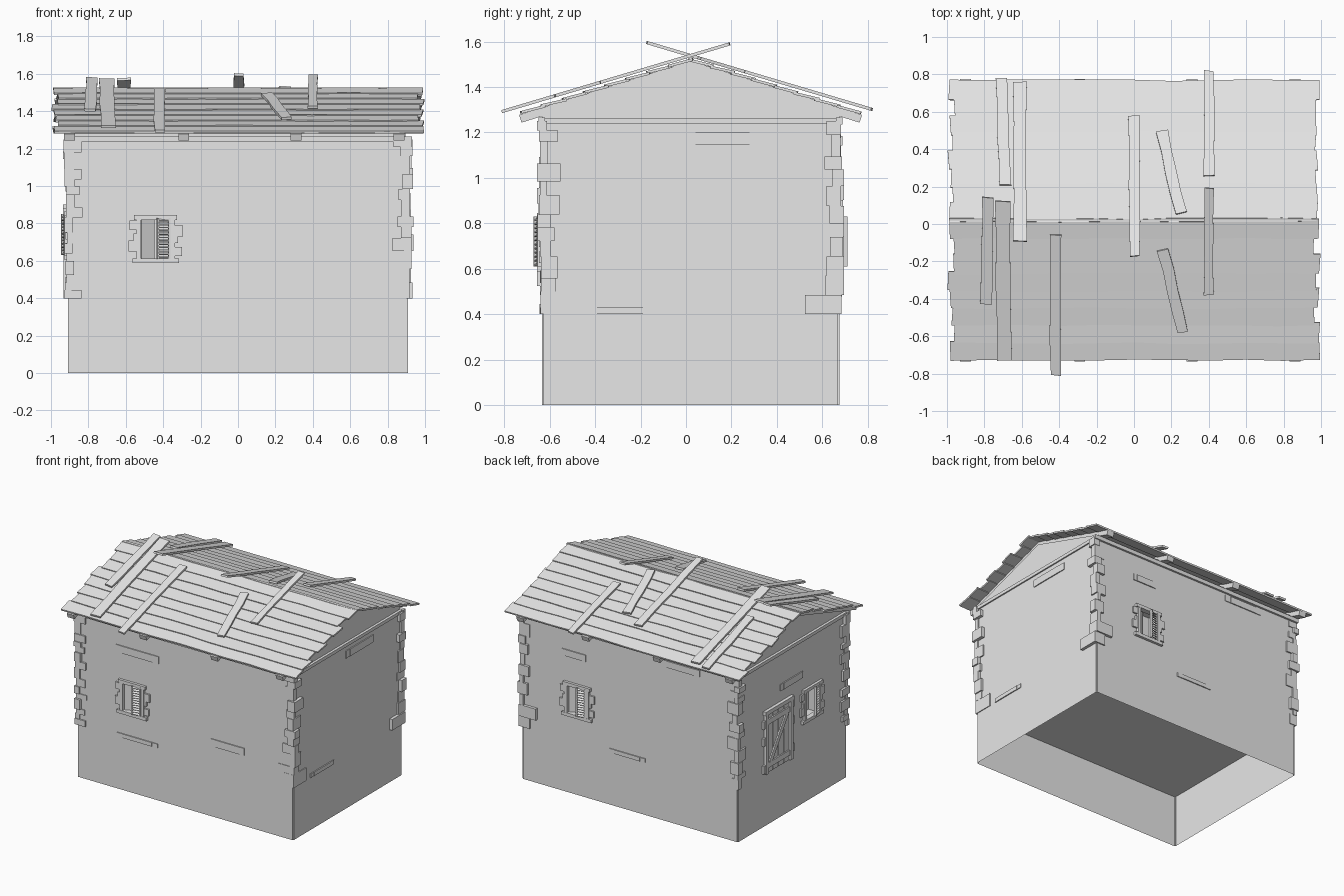
import bpy, bmesh, math, random
from mathutils import Matrix, Vector

random.seed(7)
if "Cube" in bpy.data.objects:
    bpy.data.objects.remove(bpy.data.objects["Cube"])

GREY = (0.8, 0.8, 0.8, 1)
mat = bpy.data.materials.new("plain_grey")
mat.use_nodes = True
mat.diffuse_color = GREY
mat.node_tree.nodes["Principled BSDF"].inputs["Base Color"].default_value = GREY

HX, Y0, Y1, CY = 0.91, -0.635, 0.675, 0.02   # wall planes and ridge position
BASE, EAVE, RIDGE, PITCH = 0.4, 1.25, 1.53, 0.305
uni = random.uniform


def finish(name, bm):
    bmesh.ops.recalc_face_normals(bm, faces=bm.faces)
    me = bpy.data.meshes.new(name)
    bm.to_mesh(me)
    bm.free()
    me.materials.append(mat)
    ob = bpy.data.objects.new(name, me)
    bpy.context.collection.objects.link(ob)
    return ob


def box(bm, center, size, frame=Matrix()):
    m = frame @ Matrix.Translation(center) @ Matrix.Diagonal((*size, 1))
    return bmesh.ops.create_cube(bm, size=1, matrix=m)["verts"]


def plank(bm, frame, x0, x1, width, thick, segs, wobble):
    """Board along local x with uneven long edges; its top lies at local z = 0."""
    rings = []
    for i in range(segs + 1):
        x = x0 + (x1 - x0) * i / segs
        a, b = (s * width / 2 + uni(-wobble, wobble) for s in (-1, 1))
        skew = uni(-wobble, wobble) if i in (0, segs) else 0
        pts = ((x - skew, a, 0), (x + skew, b, 0), (x + skew, b, -thick), (x - skew, a, -thick))
        rings.append([bm.verts.new(frame @ Vector(p)) for p in pts])
    for r, q in zip(rings, rings[1:]):
        for k in range(4):
            bm.faces.new((r[k], r[k - 1], q[k - 1], q[k]))
    bm.faces.new(rings[0])
    bm.faces.new(rings[-1])


def facing(x, y, degrees):
    """Wall frame: local x runs right, local -y points outward."""
    return Matrix.Translation((x, y, 0)) @ Matrix.Rotation(math.radians(degrees), 4, 'Z')


FRONT, BACK = facing(0, Y0, 0), facing(0, Y1, 180)
LEFT, RIGHT = facing(HX, 0, 90), facing(-HX, 0, -90)
windows = [(FRONT, -0.44, 0.72), (BACK, -0.44, 0.72), (RIGHT, 0.21, 0.74)]

# Plinth: open underneath, lightly rounded upright corners
bm = bmesh.new()
box(bm, (0, CY, BASE / 2), (2 * HX, Y1 - Y0, BASE))
bm.normal_update()
bmesh.ops.delete(bm, geom=[f for f in bm.faces if abs(f.normal.z) > 0.5], context='FACES')
upright = [e for e in bm.edges if abs(e.verts[0].co.z - e.verts[1].co.z) > 0.1]
bmesh.ops.bevel(bm, geom=upright, offset=0.008, segments=2, affect='EDGES')
finish("plinth", bm)

# Walls with window recesses
bm = bmesh.new()
box(bm, (0, CY, (BASE + EAVE) / 2), (2 * HX, Y1 - Y0, EAVE - BASE))
walls = finish("walls", bm)
bm = bmesh.new()
for frame, u, z in windows:
    box(bm, (u, 0, z), (0.16, 0.16, 0.23), frame)
cutter = finish("window_cutter", bm)
cutter.hide_render = True
cut = walls.modifiers.new("window_recesses", 'BOOLEAN')
cut.operation, cut.solver, cut.object = 'DIFFERENCE', 'EXACT', cutter
bpy.context.view_layer.objects.active = walls
bpy.ops.object.modifier_apply(modifier=cut.name)
bpy.data.objects.remove(cutter)

# Gable ends and attic
bm = bmesh.new()
half = (Y1 - Y0) / 2
profile = [(CY - half, EAVE), (CY + half, EAVE), (CY + half, EAVE + 0.03),
           (CY, RIDGE - 0.04), (CY - half, EAVE + 0.03)]
ends = [[bm.verts.new((x, y, z)) for y, z in profile] for x in (-0.895, 0.895)]
for ring in ends:
    bm.faces.new(ring)
for k in range(len(profile)):
    bm.faces.new((ends[0][k], ends[0][k - 1], ends[1][k - 1], ends[1][k]))
finish("gables", bm)

# Beams on top of the walls
bm = bmesh.new()
for y in (Y0, Y1):
    box(bm, (0, y, EAVE), (1.86, 0.03, 0.03))
for x in (-HX, HX):
    box(bm, (x, CY, EAVE), (0.02, Y1 - Y0, 0.025))
finish("wall_plates", bm)

# Corner stones: irregular stacks, large at one foot
bm = bmesh.new()
for sx in (-1, 1):
    for y, sy in ((Y0, -1), (Y1, 1)):
        z, turn = BASE, random.random() < 0.5
        while z < EAVE - 0.03:
            h = min(uni(0.035, 0.1), EAVE - z)
            a, b = uni(0.05, 0.085), uni(0.02, 0.045)
            a, b = (a, b) if turn else (b, a)
            if sx > 0 and z < 0.55:
                a, b = (0.13, 0.06) if turn else (0.07, 0.15)
            out_x, out_y = uni(0.004, 0.028), uni(0.004, 0.022)
            box(bm, (sx * (HX + (out_x - a) / 2), y + sy * (out_y - b) / 2, z + h / 2),
                (a + out_x, b + out_y, h))
            z += h
            turn = not turn
finish("corner_stones", bm)

# Exposed stones in the plaster: wall, across, height, width, thickness
bm = bmesh.new()
for frame, u, z, w, h in (
        (FRONT, -0.40, 1.07, 0.36, 0.055), (FRONT, 0.36, 0.565, 0.28, 0.055),
        (FRONT, -0.40, 0.415, 0.34, 0.03), (LEFT, 0.16, 1.175, 0.33, 0.055),
        (LEFT, -0.29, 0.415, 0.28, 0.03), (BACK, -0.47, 1.06, 0.2, 0.05),
        (BACK, 0.43, 1.2, 0.32, 0.05), (BACK, -0.02, 0.415, 0.3, 0.03),
        (RIGHT, -0.035, 0.985, 0.27, 0.05)):
    for shift, part, out in ((-0.43, 0.14, 0.012), (0, 0.72, 0.016), (0.43, 0.14, 0.012)):
        box(bm, (u + shift * w, 0, z), (part * w, out, h), frame)
finish("wall_stones", bm)

# Windows: stone surround, louvred half and plain half
surround, louvres, panes = bmesh.new(), bmesh.new(), bmesh.new()
for frame, u, z in windows:
    at = frame @ Matrix.Translation((u, 0, z))
    for zz, w in ((0.112, 0.23), (-0.12, 0.25)):
        box(surround, (0, 0, zz), (w, 0.04, 0.025), at)
    for s in (-1, 1):
        box(surround, (s * 0.09, 0, 0), (0.025, 0.036, 0.23), at)
        for zz, w, h in ((-0.07, 0.05, 0.05), (0.0, 0.03, 0.05), (0.04, 0.055, 0.06)):
            box(surround, (s * (0.09 + w / 2), 0, zz * s), (w, 0.026, h), at)
    hinge = at @ Matrix.Translation((0.078, -0.012, 0)) @ Matrix.Rotation(math.radians(12), 4, 'Z')
    for x in (-0.068, -0.006):
        box(louvres, (x, 0, 0), (0.01, 0.018, 0.22), hinge)
    for k in range(12):
        slat = hinge @ Matrix.Translation((-0.037, 0, -0.1 + k * 0.018)) @ Matrix.Rotation(0.6, 4, 'X')
        box(louvres, (0, 0, 0), (0.06, 0.016, 0.005), slat)
    leaf = at @ Matrix.Translation((-0.078, 0.01, 0)) @ Matrix.Rotation(math.radians(30), 4, 'Z')
    box(panes, (0.04, 0, 0), (0.08, 0.012, 0.22), leaf)
finish("window_surrounds", surround)
finish("window_louvres", louvres)
finish("window_leaves", panes)

# Door: boards, frame, rails and diagonal brace
door_at = RIGHT @ Matrix.Translation((-0.20, 0, BASE))
bm = bmesh.new()
for k in range(4):
    box(bm, (-0.098 + k * 0.065, 0, 0.225), (0.06, 0.016, 0.45), door_at)
finish("door_boards", bm)
bm = bmesh.new()
for s in (-1, 1):
    box(bm, (s * 0.145, 0, 0.23), (0.03, 0.045, 0.46), door_at)
    for z in (0.06, 0.27, 0.4):
        box(bm, (s * 0.165, 0, z + s * 0.02), (0.04, 0.03, 0.06), door_at)
box(bm, (0, 0, 0.465), (0.34, 0.05, 0.03), door_at)
finish("door_frame", bm)
bm = bmesh.new()
for z in (0.06, 0.39):
    box(bm, (0, -0.008, z), (0.25, 0.02, 0.04), door_at)
brace = door_at @ Matrix.Translation((0, -0.008, 0.225)) @ Matrix.Rotation(-math.atan2(0.29, 0.2), 4, 'Y')
box(bm, (0, 0, 0), (0.36, 0.018, 0.035), brace)
finish("door_braces", bm)

# Roof boards, each tilted to lap over the one below, and rafters
boards, rafters = bmesh.new(), bmesh.new()
ROWS, SLOPE = 8, 0.78
for turn in (0, math.pi):
    roof = (Matrix.Translation((0, CY, RIDGE)) @ Matrix.Rotation(turn, 4, 'Z')
            @ Matrix.Rotation(-PITCH, 4, 'X'))
    for k in range(ROWS):
        lap = (roof @ Matrix.Translation((0, (k + 0.5) * SLOPE / ROWS, -0.003))
               @ Matrix.Rotation(uni(0.04, 0.09), 4, 'X'))
        plank(boards, lap, -uni(0.96, 0.995), uni(0.96, 0.995), SLOPE / ROWS + 0.012, 0.012, 10, 0.005)
    for x in (-0.9, -0.29, 0.31, 0.86):
        box(rafters, (x * math.cos(turn), SLOPE / 2 + 0.008, -0.032), (0.058, SLOPE + 0.016, 0.036), roof)
finish("roof_boards", boards)
finish("rafters", rafters)

# Loose boards nailed across the roof: side, upper end, lower end, width
bm = bmesh.new()
for side, xa, ya, xb, yb, w in (
        (1, -0.69, 0.21, -0.71, 0.78, 0.06), (1, -0.61, -0.09, -0.61, 0.76, 0.07),
        (1, 0.005, -0.17, 0.0, 0.58, 0.055), (1, 0.25, 0.06, 0.15, 0.5, 0.06),
        (1, 0.4, 0.26, 0.4, 0.82, 0.055), (-1, -0.78, 0.14, -0.79, -0.43, 0.06),
        (-1, -0.7, 0.12, -0.695, -0.73, 0.08), (-1, -0.42, -0.06, -0.42, -0.81, 0.055),
        (-1, 0.155, -0.14, 0.26, -0.58, 0.06), (-1, 0.4, 0.19, 0.4, -0.38, 0.05)):
    a, b = (Vector((x, y, RIDGE + 0.016 - 0.297 * side * (y - CY))) for x, y in ((xa, ya), (xb, yb)))
    along = (b - a).normalized()
    across = Vector((0, side * 0.297, 1)).cross(along).normalized()
    frame = Matrix((along, across, along.cross(across))).transposed().to_4x4()
    plank(bm, Matrix.Translation(a) @ frame, 0, (b - a).length, w, 0.014, 4, 0.004)
finish("cross_boards", bm)
